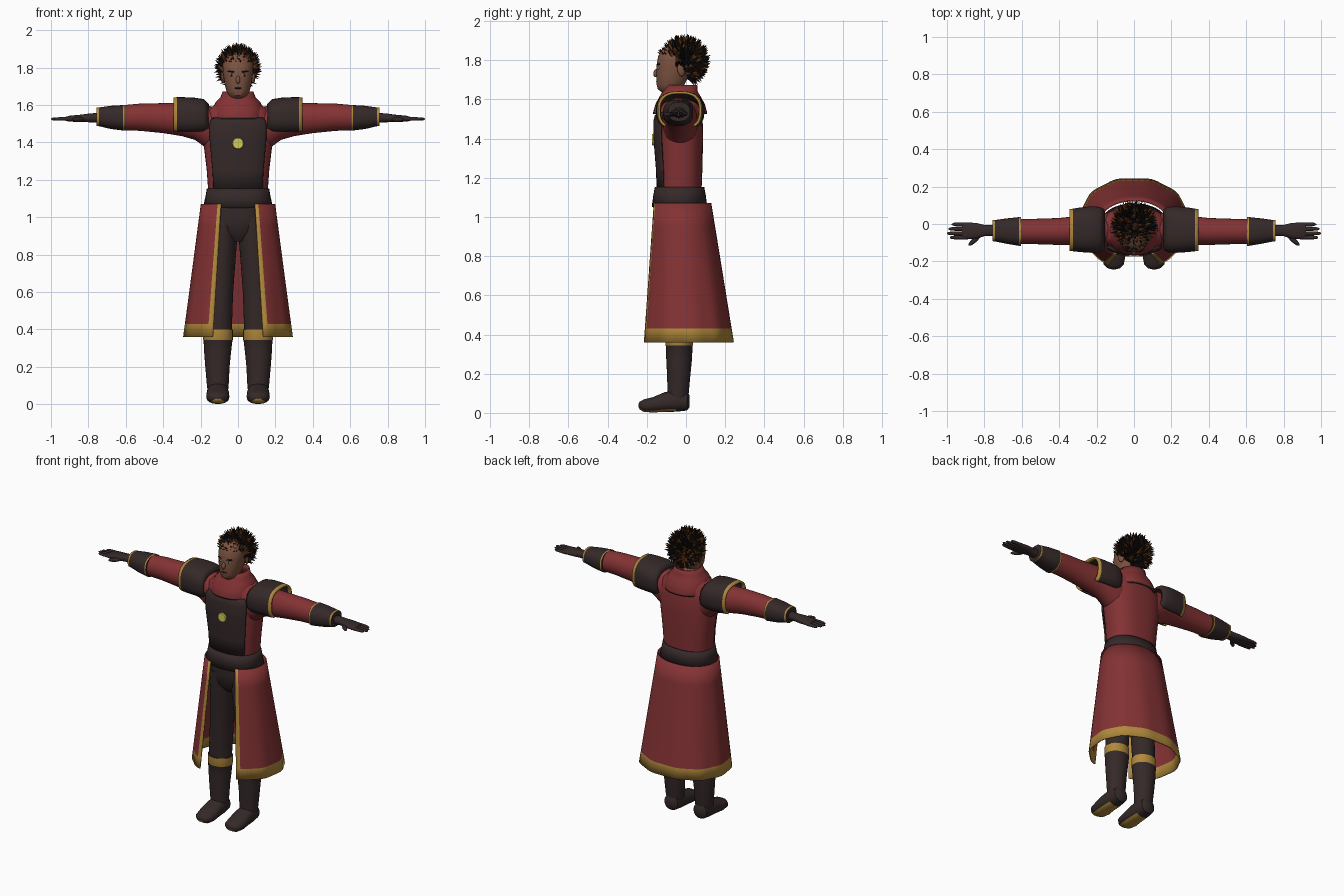
import bpy, bmesh, math, random
from mathutils import Vector, Matrix, Euler

random.seed(4)
cube = bpy.data.objects.get("Cube")
if cube:
    bpy.data.objects.remove(cube)


def material(name, rgb):
    m = bpy.data.materials.new(name)
    m.use_nodes = True
    m.diffuse_color = (*rgb, 1)
    m.node_tree.nodes["Principled BSDF"].inputs["Base Color"].default_value = (*rgb, 1)
    return m


RED = material("coat red", (0.23, 0.032, 0.034))
DARK = material("dark leather", (0.036, 0.022, 0.022))
GOLD = material("gold trim", (0.44, 0.25, 0.045))
BRASS = material("bright brass", (0.65, 0.6, 0.09))
SKIN = material("skin", (0.2, 0.085, 0.05))
HAIR = material("dark hair", (0.012, 0.008, 0.007))
TIPS = material("orange hair", (0.24, 0.07, 0.012))
EYE = material("eye white", (0.45, 0.4, 0.35))


def finish(name, bm, mats, mirror=False, thick=0, angle=40):
    bmesh.ops.recalc_face_normals(bm, faces=bm.faces)
    me = bpy.data.meshes.new(name)
    bm.to_mesh(me)
    bm.free()
    ob = bpy.data.objects.new(name, me)
    bpy.context.collection.objects.link(ob)
    for m in mats:
        me.materials.append(m)
    bpy.ops.object.select_all(action='DESELECT')
    ob.select_set(True)
    bpy.context.view_layer.objects.active = ob
    bpy.ops.object.shade_smooth_by_angle(angle=math.radians(angle))
    if thick:
        s = ob.modifiers.new("thickness", 'SOLIDIFY')
        s.thickness, s.offset = thick, 0
    if mirror:
        ob.modifiers.new("mirror", 'MIRROR')
    return ob


def loft(name, rings, mats, axis='Z', p=2.0, arc=None, n=32, rule=None,
         caps=True, warp=None, **kw):
    """Skin rings (position, centre u, centre v, radius u, radius v) along an axis."""
    bm = bmesh.new()
    a0, a1 = arc or (0, 360)
    count = n + 1 if arc else n
    rows = []
    for pos, cu, cv, ru, rv in rings:
        row = []
        for i in range(count):
            a = math.radians(a0 + (a1 - a0) * i / n)
            c, s = math.cos(a), math.sin(a)
            u = cu + ru * math.copysign(abs(c) ** (2 / p), c)
            v = cv + rv * math.copysign(abs(s) ** (2 / p), s)
            co = {'X': (pos, u, v), 'Y': (u, pos, v), 'Z': (u, v, pos)}[axis]
            row.append(bm.verts.new(warp(Vector(co), a) if warp else co))
        rows.append(row)
    for r in range(len(rows) - 1):
        for i in range(n):
            j = (i + 1) % count
            f = bm.faces.new((rows[r][i], rows[r][j], rows[r + 1][j], rows[r + 1][i]))
            f.material_index = rule(r, i) if rule else 0
    if caps and not arc:
        bm.faces.new(rows[0])
        bm.faces.new(rows[-1])
    return finish(name, bm, mats, **kw)


def ellipsoid(name, loc, size, mat, rot=(0, 0, 0), **kw):
    bm = bmesh.new()
    mtx = Matrix.LocRotScale(Vector(loc), Euler(rot), Vector(size))
    bmesh.ops.create_uvsphere(bm, u_segments=16, v_segments=10, radius=1, matrix=mtx)
    return finish(name, bm, [mat], **kw)


# Torso of the coat, chest panel and brooch
loft("coat_torso", [(1.08, 0, -.03, .155, .11), (1.15, 0, -.03, .16, .11),
     (1.25, 0, -.028, .167, .112), (1.4, 0, -.028, .185, .115), (1.5, 0, -.03, .19, .115),
     (1.57, 0, -.03, .17, .1), (1.61, 0, -.03, .11, .08)], [RED], p=2.5, n=40)
loft("chest_panel", [(1.13, 0, -.03, .163, .115), (1.25, 0, -.03, .17, .12),
     (1.4, 0, -.03, .188, .132), (1.49, 0, -.03, .193, .132), (1.515, 0, -.03, .185, .126),
     (1.53, 0, -.03, .165, .115)], [DARK], p=2.5, arc=(222, 318), n=20, thick=.008)
bm = bmesh.new()
bmesh.ops.create_cone(bm, cap_ends=True, segments=20, radius1=.032, radius2=.028, depth=.012,
                      matrix=Matrix.Translation((0, -.168, 1.395)) @ Matrix.Rotation(math.pi / 2, 4, 'X'))
finish("brooch", bm, [BRASS])

# Shoulder yoke with dark piping, and collar
loft("yoke", [(1.525, 0, -.03, .137, .133), (1.533, 0, -.03, .138, .134),
     (1.575, 0, -.03, .135, .122), (1.615, 0, -.03, .115, .1), (1.64, 0, -.03, .09, .085),
     (1.672, 0, -.025, .078, .08)], [RED, DARK], p=2.3,
     rule=lambda r, i: int(r == 0), caps=False, thick=.008)

# Belt and pelvis
loft("belt", [(1.152, 0, -.033, .163, .122), (1.11, 0, -.033, .17, .13),
     (1.05, 0, -.033, .184, .138)], [DARK], p=2.3, caps=False, thick=.008)
loft("hips", [(1.1, 0, -.03, .155, .12), (1, 0, -.03, .16, .125),
     (.92, 0, -.03, .13, .11), (.87, 0, -.03, .06, .07)], [DARK], p=2.2)


# Long open skirt: gold hem and front edges, rippled towards the hem
def ripple(co, a):
    k = 1 + .018 * math.sin(11 * a) * max(0, 1.07 - co.z)
    return Vector((co.x * k, co.y * k, co.z))


COLS = 52
skirt = []
for z in (1.07, .95, .8, .65, .52, .43, .36):
    t = (1.07 - z) / .71
    skirt.append((z, 0, -.025 + .03 * t, .195 + .093 * t, .15 + .088 * t))
loft("coat_skirt", skirt, [RED, GOLD], p=2.15, arc=(-64, 244), n=COLS, warp=ripple, thick=.008,
     rule=lambda r, i: int(r == len(skirt) - 2 or i in (0, COLS - 1)))

# Legs, boots and feet
loft("trouser_legs", [(1, .075, -.035, .078, .11), (.9, .08, -.035, .077, .105),
     (.8, .085, -.035, .074, .09), (.6, .096, -.035, .07, .078), (.4, .106, -.035, .073, .066),
     (.34, .106, -.035, .07, .062)], [DARK], mirror=True)
loft("boot_shafts", [(.4, .107, -.035, .079, .07), (.345, .107, -.035, .079, .07),
     (.34, .107, -.035, .077, .068), (.28, .109, -.035, .072, .066), (.2, .11, -.037, .065, .06),
     (.1, .108, -.04, .058, .054), (.05, .108, -.045, .052, .05)], [DARK, GOLD],
     rule=lambda r, i: int(r == 0), mirror=True)
loft("boot_feet", [(.018, .108, .06, .03, .03), (.005, .108, .06, .048, .048),
     (-.05, .108, .062, .057, .056), (-.11, .108, .055, .06, .05), (-.17, .108, .041, .062, .039),
     (-.215, .108, .037, .054, .032), (-.236, .108, .037, .034, .02), (-.242, .108, .037, .012, .008)],
     [DARK, GOLD], axis='Y', p=2.3, n=24,
     rule=lambda r, i: int(r > 1 and 14 < i < 21), mirror=True)

# Sleeves, shoulder guards and bracers
loft("sleeves", [(.1, -.03, 1.46, .09, .12), (.17, -.03, 1.485, .09, .115),
     (.23, -.03, 1.51, .085, .096), (.3, -.035, 1.522, .078, .088), (.4, -.04, 1.53, .072, .08),
     (.52, -.04, 1.535, .068, .073), (.63, -.04, 1.532, .066, .066)], [RED], axis='X', mirror=True)
loft("shoulder_guards", [(.16, -.03, 1.53, .104, .072), (.185, -.03, 1.538, .116, .088),
     (.23, -.03, 1.54, .118, .093), (.29, -.031, 1.542, .113, .094), (.325, -.032, 1.542, .108, .094),
     (.345, -.032, 1.542, .105, .092)], [DARK, GOLD], axis='X', p=2.6, arc=(-52, 232), n=36,
     rule=lambda r, i: int(r == 4), thick=.012, mirror=True)
loft("bracers", [(.604, -.04, 1.532, .077, .068), (.614, -.04, 1.532, .077, .068),
     (.68, -.038, 1.534, .068, .062), (.744, -.036, 1.537, .057, .05),
     (.756, -.036, 1.537, .056, .049)], [DARK, GOLD], axis='X', p=2.4,
     rule=lambda r, i: int(r in (0, 3)), mirror=True)

# Gloved hands
loft("palms", [(.74, -.035, 1.532, .03, .027), (.8, -.035, 1.531, .03, .023),
     (.845, -.037, 1.529, .043, .019), (.9, -.037, 1.527, .045, .016),
     (.92, -.037, 1.526, .041, .011)], [DARK], axis='X', p=2.4, n=20, mirror=True)
for label, y, tip in (("little", -.002, .975), ("ring", -.026, .993),
                      ("middle", -.05, 1.0), ("index", -.072, .985)):
    loft(label + "_fingers", [(.895, y, 1.526, .011, .011), (.95, y, 1.526, .011, .01),
         (tip - .01, y, 1.525, .008, .008), (tip, y, 1.525, .003, .003)],
         [DARK], axis='X', n=10, mirror=True)
ellipsoid("thumbs", (.853, -.087, 1.523), (.042, .013, .013), DARK, (0, 0, -.72), mirror=True)

# Head and face
loft("head", [(1.6, 0, -.04, .052, .05), (1.642, 0, -.07, .045, .06), (1.65, 0, -.083, .05, .06),
     (1.675, 0, -.079, .062, .071), (1.72, 0, -.068, .073, .083), (1.77, 0, -.06, .08, .091),
     (1.82, 0, -.05, .083, .092), (1.86, 0, -.04, .07, .08), (1.885, 0, -.03, .035, .04)], [SKIN], p=2.15)
ellipsoid("nose", (0, -.152, 1.735), (.012, .014, .022), SKIN, (-.25, 0, 0))
ellipsoid("ears", (.082, -.025, 1.75), (.01, .02, .033), SKIN, (.2, 0, .3), mirror=True)
ellipsoid("eyes", (.034, -.141, 1.76), (.014, .006, .007), EYE, (0, 0, .3), mirror=True)
ellipsoid("irises", (.034, -.145, 1.76), (.006, .004, .006), HAIR, mirror=True)
ellipsoid("brows", (.036, -.141, 1.779), (.02, .006, .004), HAIR, (0, -.1, .3), mirror=True)
ellipsoid("mouth", (0, -.148, 1.69), (.022, .005, .004), HAIR)

# Hair: scalp cap plus swept spikes
CENTRE, SIZE = Vector((0, -.012, 1.795)), Vector((.09, .102, .098))


def has_hair(co):
    if co.y < -.05:
        return co.z > 1.815
    return co.z > 1.775 - max(0, co.y + .02) * 1.9


bm = bmesh.new()
bmesh.ops.create_uvsphere(bm, u_segments=32, v_segments=20, radius=1,
                          matrix=Matrix.LocRotScale(CENTRE, None, SIZE))
bmesh.ops.delete(bm, geom=[f for f in bm.faces if not has_hair(f.calc_center_median())],
                 context='FACES')
finish("hair_cap", bm, [HAIR])

bm = bmesh.new()
TOTAL = 620
for k in range(TOTAL):
    h = 1 - 2 * (k + .5) / TOTAL
    a = k * math.pi * (3 - math.sqrt(5))
    r = math.sqrt(1 - h * h)
    d = Vector((r * math.cos(a), r * math.sin(a), h))
    base = CENTRE + d * SIZE
    if not has_hair(base):
        continue
    jitter = Vector([random.uniform(-.35, .35) for _ in range(3)])
    aim = (d + jitter + Vector((0, .15, .35))).normalized()
    length = random.uniform(.035, .056)
    mtx = Matrix.Translation(base + aim * length * .3) @ aim.to_track_quat('Z', 'Y').to_matrix().to_4x4()
    made = bmesh.ops.create_cone(bm, cap_ends=False, segments=5, radius1=.011, radius2=.0008,
                                 depth=length, matrix=mtx)
    tint = int(random.random() < .27 and base.z > 1.72 and base.y > -.09)
    for f in {f for v in made["verts"] for f in v.link_faces}:
        f.material_index = tint
finish("hair_spikes", bm, [HAIR, TIPS])
